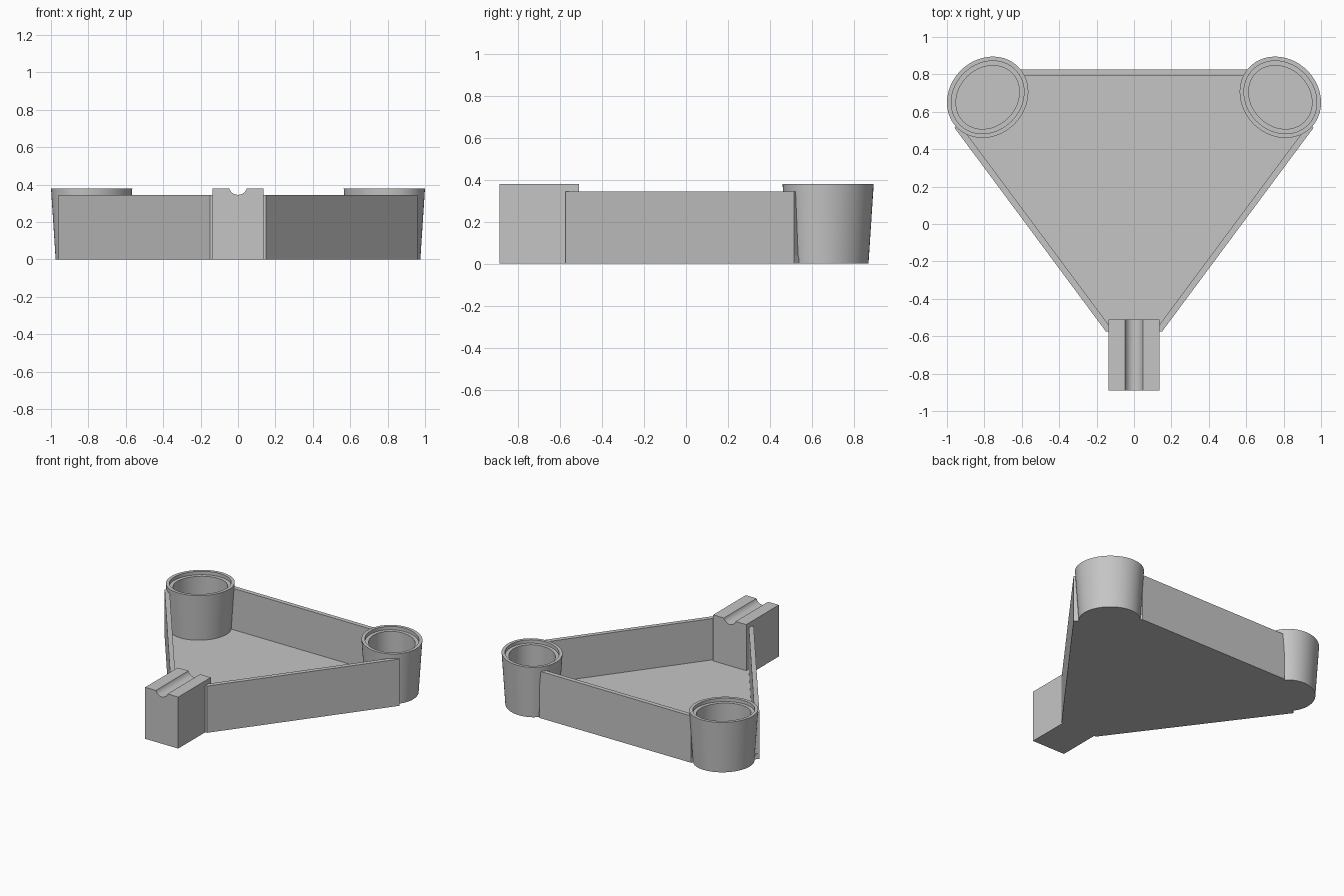
import bpy
import bmesh
import math
from mathutils import Vector

cube = bpy.data.objects.get("Cube")
if cube:
    bpy.data.objects.remove(cube, do_unlink=True)

grey = bpy.data.materials.new("plain_grey")
grey.use_nodes = True
colour = (0.56, 0.56, 0.56, 1)
grey.diffuse_color = colour
grey.node_tree.nodes["Principled BSDF"].inputs["Base Color"].default_value = colour

FLOOR = 0.04
WALL_H = 0.345
TOP = 0.38
THICK = 0.033


def finish(name, bm, smooth=False):
    bmesh.ops.recalc_face_normals(bm, faces=bm.faces)
    mesh = bpy.data.meshes.new(name)
    bm.to_mesh(mesh)
    bm.free()
    mesh.materials.append(grey)
    obj = bpy.data.objects.new(name, mesh)
    bpy.context.collection.objects.link(obj)
    if smooth:
        bpy.ops.object.select_all(action='DESELECT')
        obj.select_set(True)
        bpy.context.view_layer.objects.active = obj
        bpy.ops.object.shade_smooth_by_angle(angle=math.radians(30))
    return obj


def prism(name, outline, offset, smooth=False):
    """Extrude a closed outline along an offset."""
    bm = bmesh.new()
    face = bm.faces.new([bm.verts.new(p) for p in outline])
    new = bmesh.ops.extrude_face_region(bm, geom=[face])["geom"]
    bmesh.ops.translate(bm, vec=offset,
                        verts=[v for v in new if isinstance(v, bmesh.types.BMVert)])
    return finish(name, bm, smooth)


def cup(name, side, segments=64):
    """Tapered oval cup with a stepped rim, its long axis along the diagonal."""
    # inset from the rim outline, height
    profile = [(0.025, 0), (0, TOP), (0.023, TOP), (0.023, TOP - 0.025),
               (0.048, TOP - 0.025), (0.048, FLOOR + 0.005)]
    bm = bmesh.new()
    rings = []
    for inset, z in profile:
        ring = []
        for i in range(segments):
            t = math.tau * i / segments
            u = (0.231 - inset) * math.cos(t)
            v = (0.203 - inset) * math.sin(t)
            x = -0.7825 + (u - v) * math.sqrt(0.5)
            y = 0.6775 + (u + v) * math.sqrt(0.5)
            ring.append(bm.verts.new((-side * x, y, z)))
        rings.append(ring)
    for a, b in zip(rings, rings[1:]):
        for i in range(segments):
            j = (i + 1) % segments
            bm.faces.new((a[i], a[j], b[j], b[i]))
    bm.faces.new(rings[0])
    bm.faces.new(rings[-1])
    return finish(name, bm, True)


# Triangular tray floor
half = [(0.15, -0.575), (0.96, 0.515), (0.62, 0.825)]
outline = half + [(-x, y) for x, y in reversed(half)]
prism("tray_floor", [(x, y, 0) for x, y in outline], (0, 0, FLOOR))

# Back wall
prism("back_wall", [(-0.62, 0.825 - THICK, 0), (0.62, 0.825 - THICK, 0),
                    (0.62, 0.825, 0), (-0.62, 0.825, 0)], (0, 0, WALL_H))

# Slanted side walls and corner cups
for side, label in ((1, "left"), (-1, "right")):
    front, back = Vector((0.15, -0.575, 0)), Vector((0.96, 0.515, 0))
    along = (back - front).normalized()
    inward = Vector((-along.y, along.x, 0)) * THICK
    wall = [front, back, back + inward, front + inward - along * 0.02,
            Vector((0.12, -0.575, 0))]
    prism(label + "_wall", [(side * p.x, p.y, 0) for p in wall], (0, 0, WALL_H))
    cup(label + "_cup", side)

# Front block with a rounded groove along its top
radius, centre_z = 0.05, 0.395
spread = math.acos((centre_z - TOP) / radius)
groove = []
for i in range(17):
    a = spread * (1 - i / 8)
    groove.append((radius * math.sin(a), -0.89, centre_z - radius * math.cos(a)))
block = [(-0.135, -0.89, 0), (0.135, -0.89, 0), (0.135, -0.89, TOP)]
block += groove + [(-0.135, -0.89, TOP)]
prism("front_block", block, (0, 0.38, 0), True)
